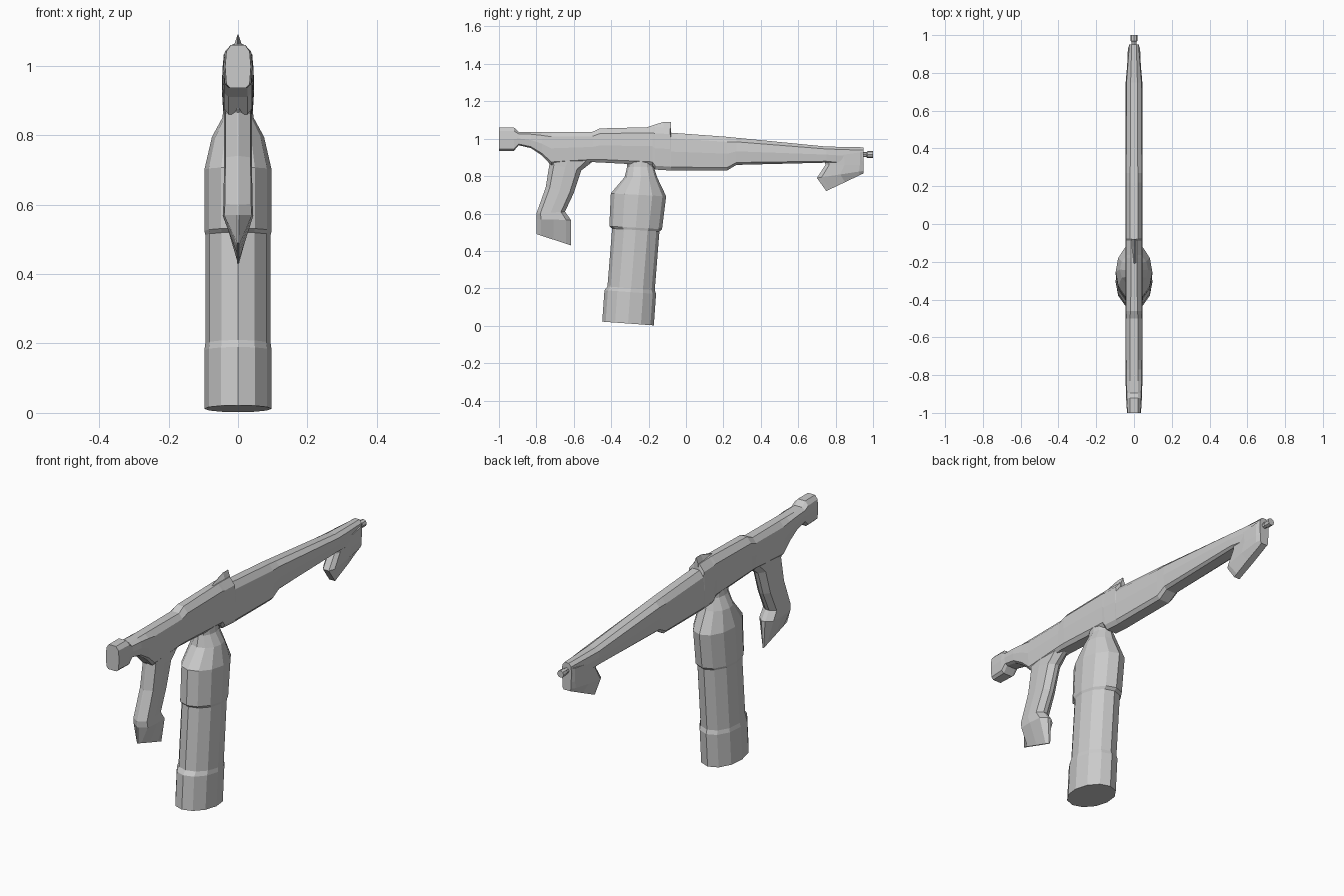
import bpy, bmesh, math


def loft(name, rings):
    """Skin a list of equally sized rings and cap both ends."""
    bm = bmesh.new()
    loops = [[bm.verts.new(p) for p in ring] for ring in rings]
    n = len(loops[0])
    for lo, hi in zip(loops, loops[1:]):
        for i in range(n):
            j = (i + 1) % n
            bm.faces.new((lo[i], lo[j], hi[j], hi[i]))
    bm.faces.new(loops[0])
    bm.faces.new(loops[-1])
    bmesh.ops.recalc_face_normals(bm, faces=bm.faces)
    mesh = bpy.data.meshes.new(name)
    bm.to_mesh(mesh)
    bm.free()
    ob = bpy.data.objects.new(name, mesh)
    bpy.context.collection.objects.link(ob)
    return ob


def section(a, b, wa, w, wb, ta, tb):
    """Chamfered, x-symmetric ring between two outline points (y, z)."""
    half = [(0, wa), (ta, w * 0.9), (0.5, w), (1 - tb, w * 0.9), (1, wb)]
    pts = [(x, a[0] + (b[0] - a[0]) * t, a[1] + (b[1] - a[1]) * t) for t, x in half]
    return pts + [(-x, y, z) for x, y, z in reversed(pts)]


def ellipse(y0, y1, z, rx, tilt=0.0, n=12):
    """Elliptical ring spanning y0..y1, slightly tilted in z."""
    yc, ry = (y0 + y1) / 2, (y1 - y0) / 2
    return [(rx * math.sin(k * 2 * math.pi / n),
             yc + ry * math.cos(k * 2 * math.pi / n),
             z - tilt * math.cos(k * 2 * math.pi / n)) for k in range(n)]


# long body from butt to muzzle: y, top z, bottom z, top / side half widths
body = [
    (-1.00, 1.06, 0.935, 0.02, 0.037), (-0.92, 1.06, 0.935, 0.02, 0.042),
    (-0.895, 1.037, 0.965, 0.02, 0.042), (-0.83, 1.037, 0.95, 0.02, 0.045),
    (-0.77, 1.037, 0.91, 0.02, 0.045), (-0.72, 1.037, 0.86, 0.02, 0.045),
    (-0.50, 1.037, 0.875, 0.022, 0.045), (-0.46, 1.055, 0.873, 0.018, 0.046),
    (-0.18, 1.062, 0.858, 0.015, 0.046), (-0.165, 1.062, 0.835, 0.015, 0.046),
    (-0.085, 1.06, 0.83, 0.015, 0.046), (-0.08, 1.032, 0.83, 0.02, 0.046),
    (0.22, 1.01, 0.83, 0.02, 0.046), (0.27, 1.005, 0.86, 0.02, 0.046),
    (0.75, 0.958, 0.872, 0.018, 0.044), (0.95, 0.954, 0.85, 0.012, 0.027),
]
loft("body", [section((y, t), (y, b), wt, w, w * 0.6, 0.15, 0.09)
              for y, t, b, wt, w in body])

# rear grip, with a pointed back and a wedge foot
grip = [
    ((-0.77, 0.93), (-0.47, 0.90), 0.040), ((-0.73, 0.865), (-0.56, 0.83), 0.040),
    ((-0.75, 0.74), (-0.60, 0.71), 0.040), ((-0.80, 0.60), (-0.647, 0.61), 0.042),
    ((-0.80, 0.57), (-0.615, 0.565), 0.044), ((-0.80, 0.49), (-0.615, 0.43), 0.003),
]
loft("rear_grip", [section(a, b, 0.003, w, min(w, 0.01), 0.14, 0.14) for a, b, w in grip])

# hook under the muzzle
hook = [
    ((0.74, 0.90), (0.95, 0.93), 0.036), ((0.745, 0.86), (0.95, 0.86), 0.036),
    ((0.70, 0.79), (0.95, 0.828), 0.035), ((0.75, 0.72), (0.95, 0.815), 0.018),
]
loft("front_hook", [section(a, b, 0.016, w, min(w, 0.024), 0.1, 0.1) for a, b, w in hook])

# small raised sight with a knife top
sight = [(-0.21, 1.061), (-0.12, 1.09), (-0.08, 1.09)]
loft("sight", [[(-0.015, y, 1.02), (0.015, y, 1.02), (0.011, y, 1.06), (0.001, y, z),
                (-0.001, y, z), (-0.011, y, 1.06)] for y, z in sight])

# muzzle tip with a narrow collar
tip = [(0.94, 0.014), (0.965, 0.014), (0.97, 0.018), (1.0, 0.018)]
loft("muzzle_tip", [[(r * math.cos(k * math.pi / 4), y, 0.915 + r * math.sin(k * math.pi / 4))
                     for k in range(8)] for y, r in tip])

# leaning tank: base sleeve, barrel, upper sleeve, shoulder and neck
tank = [
    (-0.448, -0.172, 0.012, 0.097, 0.01), (-0.436, -0.160, 0.180, 0.097, 0.01),
    (-0.420, -0.167, 0.200, 0.094, 0.01), (-0.395, -0.142, 0.512, 0.094, 0.008),
    (-0.410, -0.128, 0.524, 0.097, 0.008), (-0.402, -0.106, 0.700, 0.097, 0.008),
    (-0.328, -0.155, 0.795, 0.075, 0.0), (-0.315, -0.172, 0.85, 0.045, 0.0),
    (-0.315, -0.172, 0.89, 0.040, 0.0),
]
loft("tank", [ellipse(*ring) for ring in tank])
